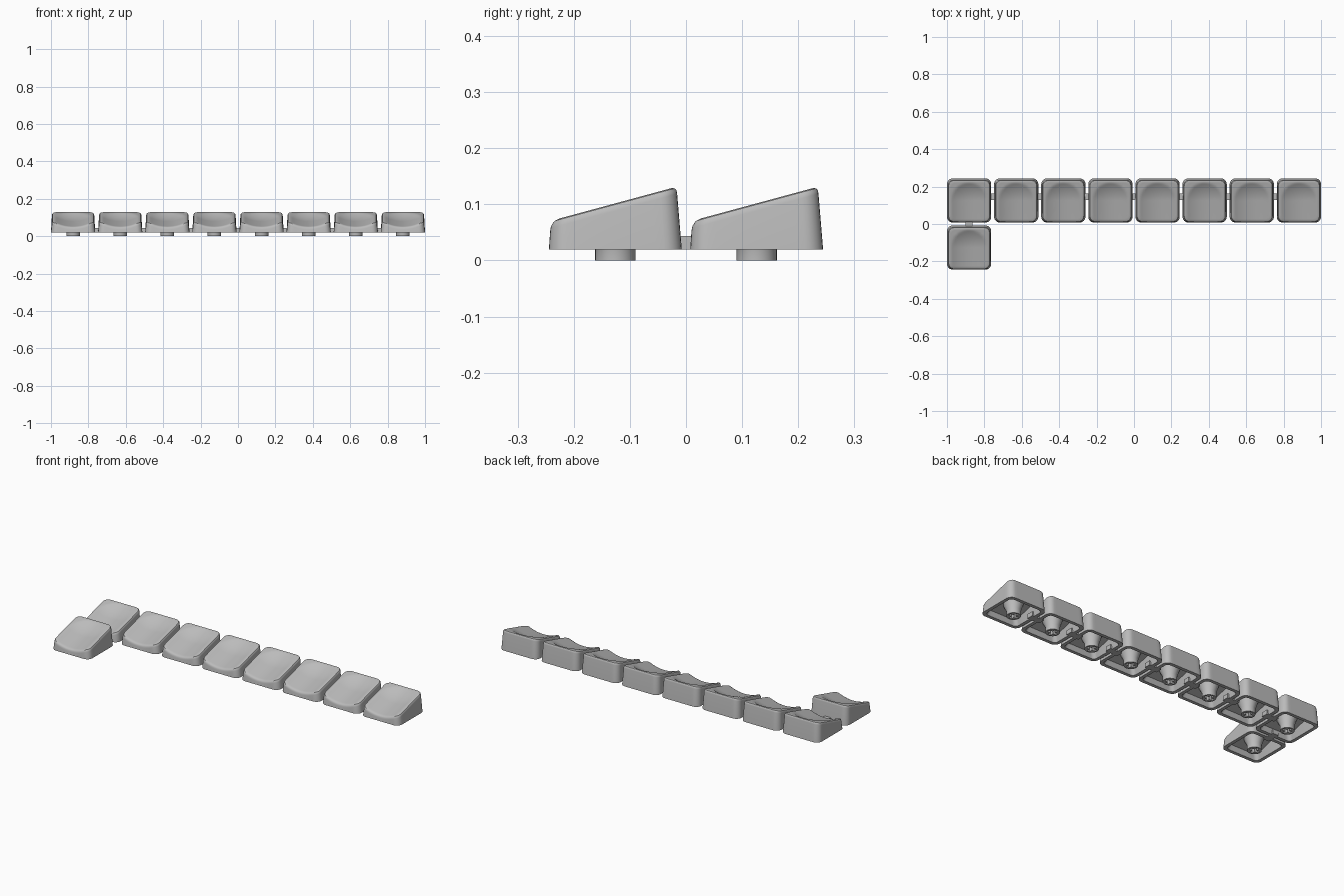
import bpy, bmesh, math

cube = bpy.data.objects.get("Cube")
if cube:
    bpy.data.objects.remove(cube)

PITCH, HALF, BASE = 0.2519, 0.1184, 0.02

grey = bpy.data.materials.new("mid grey plastic")
grey.use_nodes = True
GREY = (0.5, 0.5, 0.5, 1)
grey.diffuse_color = GREY
bsdf = next(n for n in grey.node_tree.nodes if n.type == 'BSDF_PRINCIPLED')
bsdf.inputs["Base Color"].default_value = GREY


def slope(y):
    return 0.1018 + 0.271 * y


def dish(x, y):
    # scoop: round at the back, running out straight at the front
    width, depth = 0.095, 0.022
    radius = (width ** 2 + depth ** 2) / (2 * depth)
    r = math.hypot(x, max(y, 0))
    return math.sqrt(radius ** 2 - r * r) - (radius - depth) if r < width else 0


def rounded_square(half, corner, cy=0):
    pts, arc, side = [], 6, 12
    for q in range(4):
        a0 = q * math.pi / 2
        sx, sy = [(1, 1), (-1, 1), (-1, -1), (1, -1)][q]
        k = half - corner
        for i in range(arc + 1):
            a = a0 + i / arc * math.pi / 2
            pts.append((sx * k + corner * math.cos(a), cy + sy * k + corner * math.sin(a)))
        dx, dy = [(-1, 0), (0, -1), (1, 0), (0, 1)][q]
        x, y = pts[-1]
        for i in range(1, side):
            pts.append((x + dx * 2 * k * i / side, y + dy * 2 * k * i / side))
    return pts


def finish(bm, name):
    bmesh.ops.recalc_face_normals(bm, faces=bm.faces)
    mesh = bpy.data.meshes.new(name)
    bm.to_mesh(mesh)
    bm.free()
    mesh.materials.append(grey)
    mesh.shade_smooth()
    mesh.set_sharp_from_angle(angle=math.radians(32))
    return mesh


def place(name, mesh, loc):
    ob = bpy.data.objects.new(name, mesh)
    ob.location = loc
    bpy.context.collection.objects.link(ob)
    return ob


def add_ring(bm, pts, height, last=None):
    ring = [bm.verts.new((x, y, height(x, y))) for x, y in pts]
    if last:
        for i in range(len(ring)):
            j = (i + 1) % len(ring)
            bm.faces.new((last[i], last[j], ring[j], ring[i]))
    return ring


def cap_mesh():
    # hollow shell: inner roof, inner wall, outer wall, rounded rim, dished top
    bm = bmesh.new()
    cy = -0.003
    inner = rounded_square(0.088, 0.02, cy)
    ring = add_ring(bm, inner, lambda x, y: slope(y) - 0.03)
    bm.faces.new(ring)
    ring = add_ring(bm, rounded_square(0.1, 0.02), lambda x, y: BASE, ring)
    ring = add_ring(bm, rounded_square(HALF, 0.032), lambda x, y: BASE, ring)
    for inset, drop in ((0, 0.013), (0.001, 0.007), (0.004, 0.002), (0.01, 0)):
        ring = add_ring(bm, rounded_square(0.1132 - inset, 0.03 - inset / 2, cy),
                        lambda x, y: slope(y) - drop - dish(x, y), ring)
    rim = rounded_square(0.1032, 0.025, cy)
    steps = 14
    for s in range(steps - 1, 0, -1):
        f = s / steps
        ring = add_ring(bm, [(x * f, y * f) for x, y in rim],
                        lambda x, y: slope(y) - dish(x, y), ring)
    middle = bm.verts.new((0, 0, slope(0) - dish(0, 0)))
    for i in range(len(ring)):
        bm.faces.new((ring[i], ring[(i + 1) % len(ring)], middle))
    return finish(bm, "cap")


def stem_mesh():
    # round post with a cross-shaped socket, flaring up to the roof
    bm = bmesh.new()
    n = 32

    def circle(r):
        return [(r * math.cos(2 * math.pi * i / n), r * math.sin(2 * math.pi * i / n))
                for i in range(n)]

    a, b = 0.027, 0.008
    arm = [(a, -b), (a, b), (b, b)]
    cross = []
    for q in range(4):
        for x, y in arm:
            for _ in range(q):
                x, y = -y, x
            cross.append((x, y))
    low = add_ring(bm, circle(0.036), lambda x, y: 0)
    mid = add_ring(bm, circle(0.036), lambda x, y: 0.03, low)
    add_ring(bm, circle(0.052), lambda x, y: slope(y) - 0.028, mid)
    mouth = add_ring(bm, cross, lambda x, y: 0)
    bm.faces.new(add_ring(bm, cross, lambda x, y: 0.05, mouth))
    edges = []
    for loop in (low, mouth):
        for i in range(len(loop)):
            edges.append(bm.edges.get((loop[i], loop[(i + 1) % len(loop)])))
    bmesh.ops.triangle_fill(bm, edges=edges, use_beauty=True)
    return finish(bm, "stem")


def link_mesh():
    # short bar joining neighbouring caps
    bm = bmesh.new()
    bmesh.ops.create_cube(bm, size=1)
    bmesh.ops.scale(bm, vec=(0.075, 0.036, 0.024), verts=bm.verts)
    return finish(bm, "link")


cap, stem, link = cap_mesh(), stem_mesh(), link_mesh()
left_x, row_y = -3.5 * PITCH, PITCH / 2

# back row of eight, plus one in front of the first
spots = [(left_x + i * PITCH, row_y) for i in range(8)] + [(left_x, -row_y)]
for i, (x, y) in enumerate(spots, 1):
    place(f"cap_{i}", cap, (x, y, 0))
    place(f"stem_{i}", stem, (x, y, 0))

for i in range(7):
    place(f"link_{i + 1}", link, (left_x + (i + 0.5) * PITCH, row_y + 0.02, 0.032))
front_link = place("front_link", link, (left_x, 0, 0.032))
front_link.rotation_euler.z = math.pi / 2
